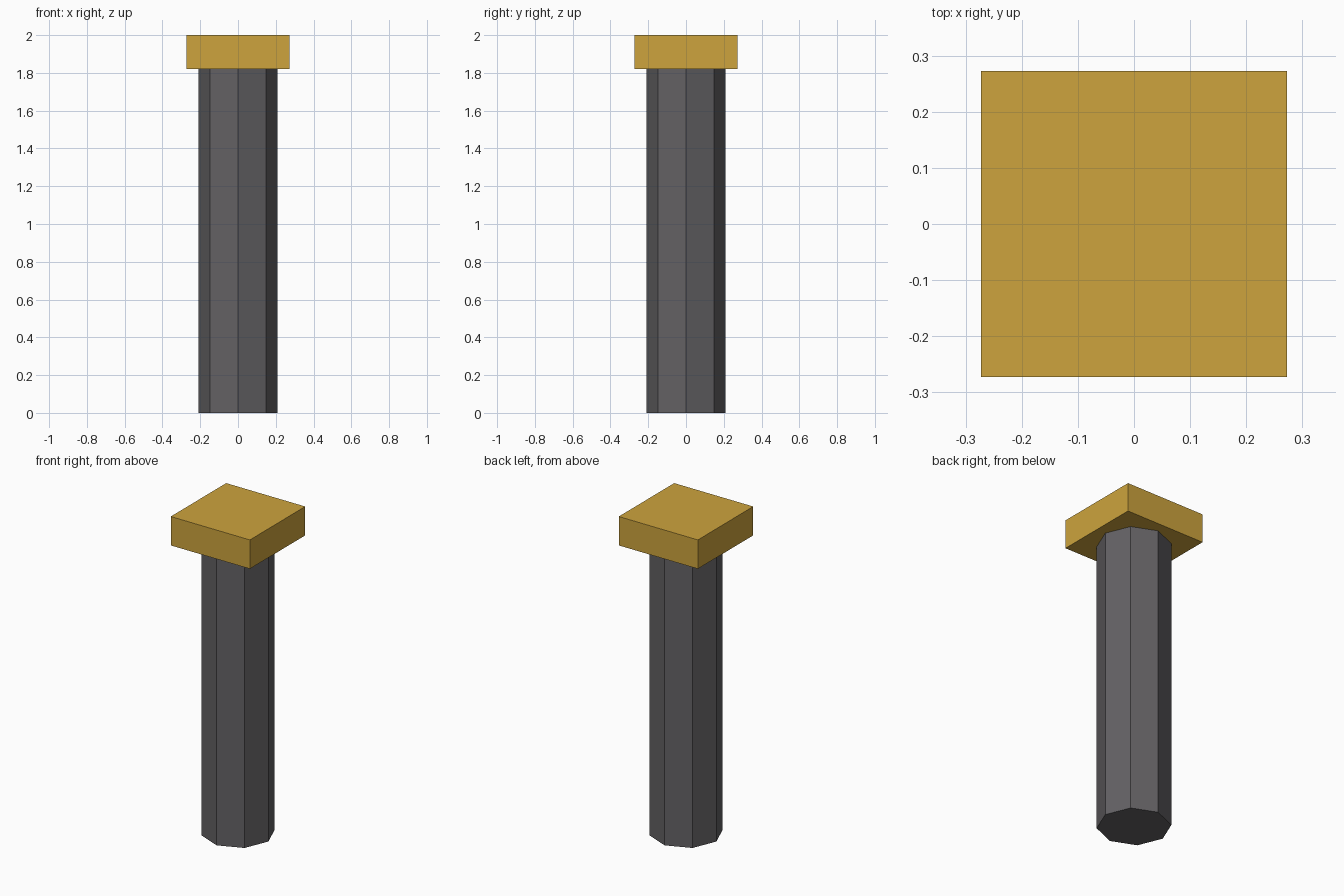
import bpy

# Remove the default object
cube = bpy.data.objects.get("Cube")
if cube:
    bpy.data.objects.remove(cube, do_unlink=True)


def make_material(name, color):
    mat = bpy.data.materials.new(name)
    mat.use_nodes = True
    mat.diffuse_color = color
    mat.node_tree.nodes["Principled BSDF"].inputs["Base Color"].default_value = color
    return mat


dark_grey = make_material("dark grey", (0.125, 0.12, 0.127, 1))
gold = make_material("gold", (0.61, 0.37, 0.047, 1))

SHAFT_TOP = 1.82
TOP = 2.0
CAP_WIDTH = 0.545

# Octagonal shaft with corners on the axes
bpy.ops.mesh.primitive_cylinder_add(
    vertices=8, radius=0.21, depth=SHAFT_TOP, location=(0, 0, SHAFT_TOP / 2))
shaft = bpy.context.object
shaft.name = "shaft"
shaft.data.materials.append(dark_grey)

# Square cap
bpy.ops.mesh.primitive_cube_add(size=1, location=(0, 0, (SHAFT_TOP + TOP) / 2))
cap = bpy.context.object
cap.name = "square_cap"
cap.scale = (CAP_WIDTH, CAP_WIDTH, TOP - SHAFT_TOP)
bpy.ops.object.transform_apply(location=False, rotation=False, scale=True)
cap.data.materials.append(gold)
